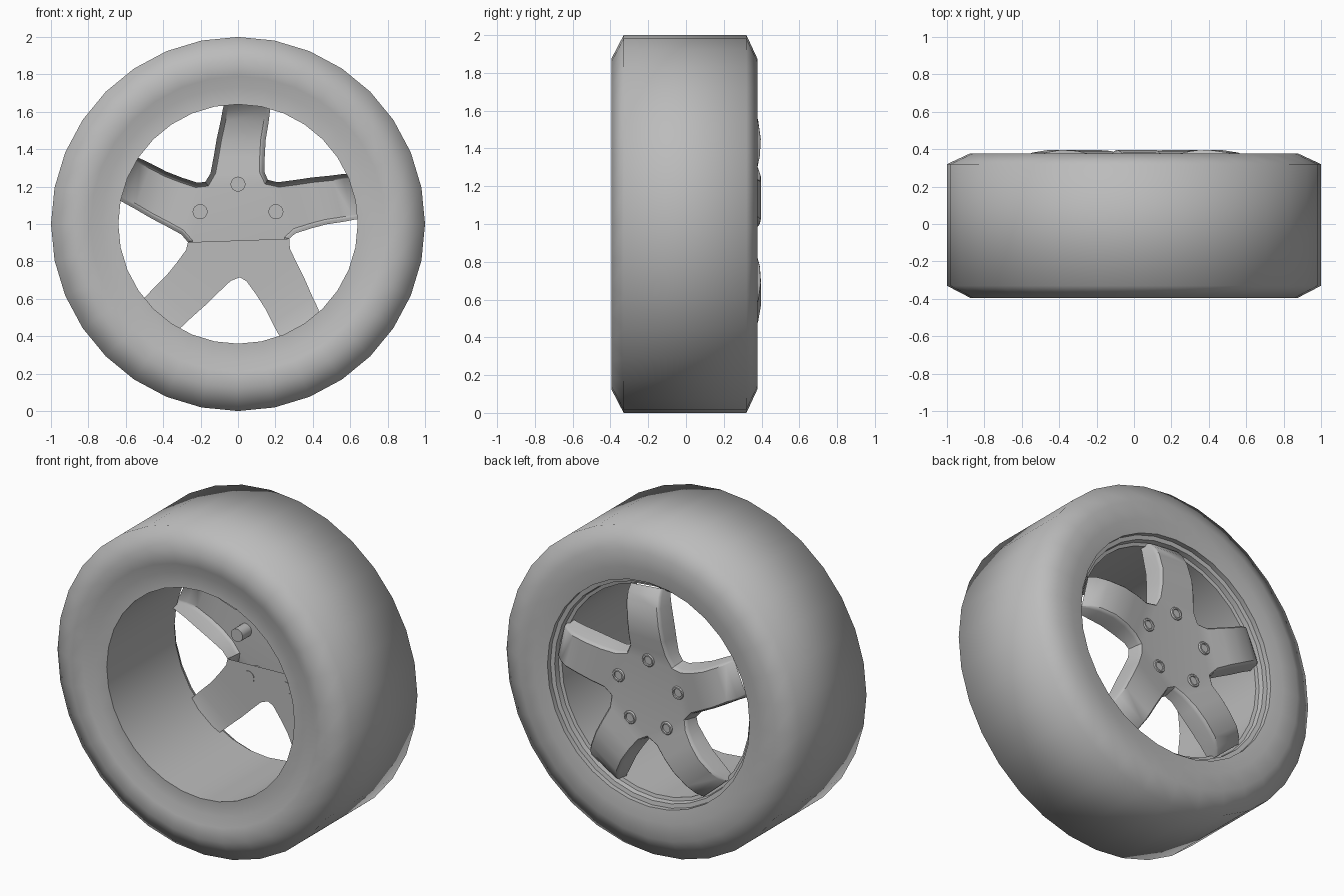
import bpy, bmesh, math
from mathutils import Vector, Matrix

if "Cube" in bpy.data.objects:
    bpy.data.objects.remove(bpy.data.objects["Cube"])

grey = bpy.data.materials.new("plain grey")
grey.use_nodes = True
COLOUR = (0.5, 0.5, 0.5, 1)
grey.diffuse_color = COLOUR
grey.node_tree.nodes["Principled BSDF"].inputs["Base Color"].default_value = COLOUR

CENTRE = Vector((0, 0, 1))
SEGMENTS = 32


def finish(name, bm, angle):
    """Turn a bmesh into a shaded object standing at the wheel centre."""
    bmesh.ops.remove_doubles(bm, verts=bm.verts, dist=0.0005)
    mesh = bpy.data.meshes.new(name)
    bm.to_mesh(mesh)
    bm.free()
    mesh.materials.append(grey)
    obj = bpy.data.objects.new(name, mesh)
    obj.location = CENTRE
    bpy.context.collection.objects.link(obj)
    bpy.ops.object.select_all(action='DESELECT')
    obj.select_set(True)
    bpy.context.view_layer.objects.active = obj
    bpy.ops.object.shade_smooth_by_angle(angle=math.radians(angle))
    return obj


def lathe(name, profile, angle, offset=(0, 0), segments=SEGMENTS, cap=False):
    """Revolve (radius, y) points round the y axis."""
    bm = bmesh.new()
    rings = []
    for r, y in profile:
        turns = [math.tau * j / segments for j in range(segments)]
        rings.append([bm.verts.new((offset[0] + r * math.cos(a), y,
                                    offset[1] + r * math.sin(a))) for a in turns])
    for a, b in zip(rings, rings[1:]):
        for j in range(segments):
            k = (j + 1) % segments
            bm.faces.new((a[j], b[j], b[k], a[k]))
    if cap:
        bm.faces.new(rings[0])
        bm.faces.new(rings[-1][::-1])
    return finish(name, bm, angle)


# Tyre: inner bead, sidewalls, chamfered shoulders and tread
lathe("tyre", [(0.64, -0.365), (0.73, -0.362), (0.79, -0.385), (0.875, -0.395),
               (1.0, -0.33), (1.0, 0.32), (0.875, 0.378), (0.77, 0.378),
               (0.69, 0.365)], 80)

# Rim: stepped lip and straight barrel
lathe("rim", [(0.69, 0.365), (0.69, 0.335), (0.665, 0.33), (0.66, 0.30),
              (0.64, 0.295), (0.64, -0.365)], 30)

# Spokes: one swept spoke as (left point, right point, outer y, inner y) stations
VALLEY, STEP = 0.285, math.radians(72)
RIGHT = math.radians(56)
STATIONS = [
    ((-0.147, 0.27), (0.143, 0.275), 0.372, 0.28),
    ((-0.13, 0.36), (0.143, 0.36), 0.391, 0.28),
    ((-0.115, 0.45), (0.148, 0.45), 0.396, 0.28),
    ((-0.093, 0.55), (0.163, 0.54), 0.382, 0.275),
    ((-0.082, 0.61), (0.17, 0.595), 0.355, 0.27),
    ((-0.073, 0.65), (0.175, 0.632), 0.32, 0.26),
]
HUB_Y, HUB_BACK = 0.365, 0.28
# Wall section from the inner edge to the outer face: inset and drop
WALL = [(0.0, None), (0.014, 0.022), (0.019, 0.007), (0.027, 0.0)]


def wall_y(drop, top, back):
    return back if drop is None else top - drop


def valley(angle):
    return [Vector(((VALLEY - i) * math.cos(angle), wall_y(d, HUB_Y, HUB_BACK),
                    (VALLEY - i) * math.sin(angle))) for i, d in WALL]


def spoke_rows():
    rows = [valley(RIGHT + STEP) + valley(RIGHT)[::-1]]
    for left, right, top, back in STATIONS:
        row = [Vector((left[0] + i, wall_y(d, top, back), left[1])) for i, d in WALL]
        row += [Vector((right[0] - i, wall_y(d, top, back), right[1]))
                for i, d in WALL[::-1]]
        rows.append(row)
    return rows


bm = bmesh.new()
for n in range(5):
    turn = Matrix.Rotation(-n * STEP, 3, 'Y')
    grid = [[bm.verts.new(turn @ p) for p in row] for row in spoke_rows()]
    for a, b in zip(grid, grid[1:]):
        for c in range(len(a) - 1):
            bm.faces.new((a[c], b[c], b[c + 1], a[c + 1]))
        # Only the two lower spokes are closed on the inner side
        if n in (2, 3):
            bm.faces.new((a[0], a[-1], b[-1], b[0]))

# Hub face, and the closed lower part of its inner side
corners = [valley(RIGHT + n * STEP) for n in range(5)]
bm.faces.new([bm.verts.new(c[-1]) for c in corners[::-1]])
bm.faces.new([bm.verts.new(c[0]) for c in corners[2:]])
finish("spokes_and_hub", bm, 35)

# Wheel bolts with a sunken socket
for n in range(5):
    a = math.radians(90) + n * STEP
    lathe(f"bolt_{n + 1}", [(0.04, 0.277), (0.04, 0.37), (0.036, 0.376),
                            (0.027, 0.376), (0.025, 0.367)], 30,
          offset=(0.213 * math.cos(a), 0.213 * math.sin(a)), segments=16, cap=True)
